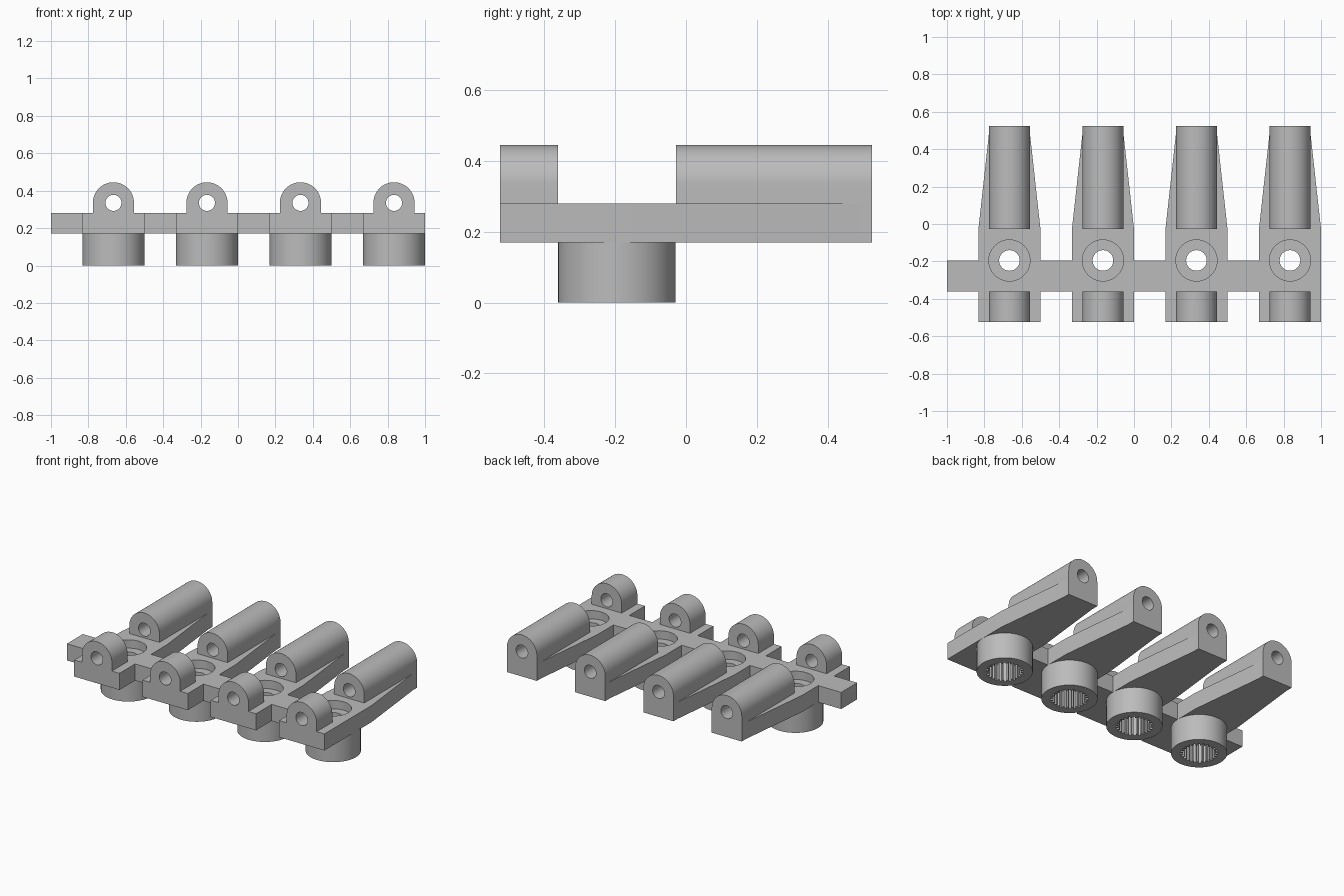
import bpy, bmesh, math
from mathutils import Vector

cube = bpy.data.objects.get("Cube")
if cube:
    bpy.data.objects.remove(cube)

PITCH, HALF, R = 0.5, 0.166, 0.11
BACK, FRONT = 0.525, -0.525
BASE, TOP, AXIS = 0.17, 0.28, 0.335
BORE_Y = -0.195

grey = bpy.data.materials.new("plain grey")
grey.use_nodes = True
grey.diffuse_color = (0.5, 0.5, 0.5, 1)
grey.node_tree.nodes["Principled BSDF"].inputs["Base Color"].default_value = (0.5, 0.5, 0.5, 1)


def prism(name, points, direction):
    """Extrude a closed 3D outline along a direction."""
    bm = bmesh.new()
    face = bm.faces.new([bm.verts.new(p) for p in points])
    grown = bmesh.ops.extrude_face_region(bm, geom=[face], use_keep_orig=True)
    moved = [g for g in grown["geom"] if isinstance(g, bmesh.types.BMVert)]
    bmesh.ops.translate(bm, verts=moved, vec=Vector(direction))
    bmesh.ops.recalc_face_normals(bm, faces=bm.faces)
    mesh = bpy.data.meshes.new(name)
    bm.to_mesh(mesh)
    bm.free()
    mesh.materials.append(grey)
    obj = bpy.data.objects.new(name, mesh)
    bpy.context.collection.objects.link(obj)
    return obj


def circle(r, n=64, start=0.0, sweep=math.tau):
    return [(r * math.cos(start + sweep * i / n), r * math.sin(start + sweep * i / n))
            for i in range(n)]


def upright(name, outline, z0, z1):
    return prism(name, [(x, y + BORE_Y, z0) for x, y in outline], (0, 0, z1 - z0))


def cut(obj, *cutters):
    bpy.context.view_layer.objects.active = obj
    for cutter in cutters:
        cutter.hide_render = True
        mod = obj.modifiers.new("cut", "BOOLEAN")
        mod.operation, mod.solver, mod.object = "DIFFERENCE", "EXACT", cutter
        bpy.ops.object.modifier_apply(modifier=mod.name)
        bpy.data.objects.remove(cutter)


def barrel(name, y0, y1):
    """Round-topped block with a lengthwise pin hole."""
    arch = circle(R, 32, 0, math.pi) + [(-R, 0), (-R, TOP - AXIS), (R, TOP - AXIS)]
    body = prism(name, [(x, y0, z + AXIS) for x, z in arch], (0, y1 - y0, 0))
    pin = prism("pin_cutter", [(x, y0 - 0.1, z + AXIS) for x, z in circle(0.043, 40)],
                (0, y1 - y0 + 0.2, 0))
    cut(body, pin)
    return body


# Tapered arm plate with the linking tab on its right side
side = [(HALF, FRONT), (HALF, -0.028), (R, 0.48), (R, BACK)]
tab = [(-HALF, -0.195), (HALF - PITCH, -0.195), (HALF - PITCH, -0.362), (-HALF, -0.362)]
left = [(-x, y) for x, y in reversed(side)]
outline = side + left[:3] + tab + left[3:]
plate = prism("arm_plate", [(x, y, BASE) for x, y in outline], (0, 0, TOP - BASE))
cut(plate,
    upright("recess_cutter", circle(R), 0.225, 0.4),
    upright("screw_cutter", circle(0.055), 0.1, 0.4))

# Round boss below, with a toothed socket
TEETH = 24
spline = []
for i in range(TEETH):
    for frac, r in ((0.0, 0.112), (0.45, 0.112), (0.55, 0.096), (0.9, 0.096)):
        a = math.tau * (i + frac) / TEETH
        spline.append((r * math.cos(a), r * math.sin(a)))
boss = upright("socket_boss", circle(HALF), 0, BASE)
cut(boss, upright("spline_cutter", spline, -0.1, 0.3))

parts = [plate, boss,
         barrel("front_barrel", FRONT, -0.362),
         barrel("rear_barrel", -0.028, BACK)]

# Smooth the round walls, keeping edges crisp
bpy.ops.object.select_all(action="DESELECT")
for part in parts:
    part.select_set(True)
bpy.context.view_layer.objects.active = plate
bpy.ops.object.shade_smooth_by_angle(angle=math.radians(25))

# Repeat the arm four times along x
first = 1 - HALF - 3 * PITCH
for part in parts:
    for i in range(4):
        obj = part if i == 0 else part.copy()
        if i:
            bpy.context.collection.objects.link(obj)
            obj.name = f"{part.name}_{i + 1}"
        obj.location.x = first + i * PITCH
